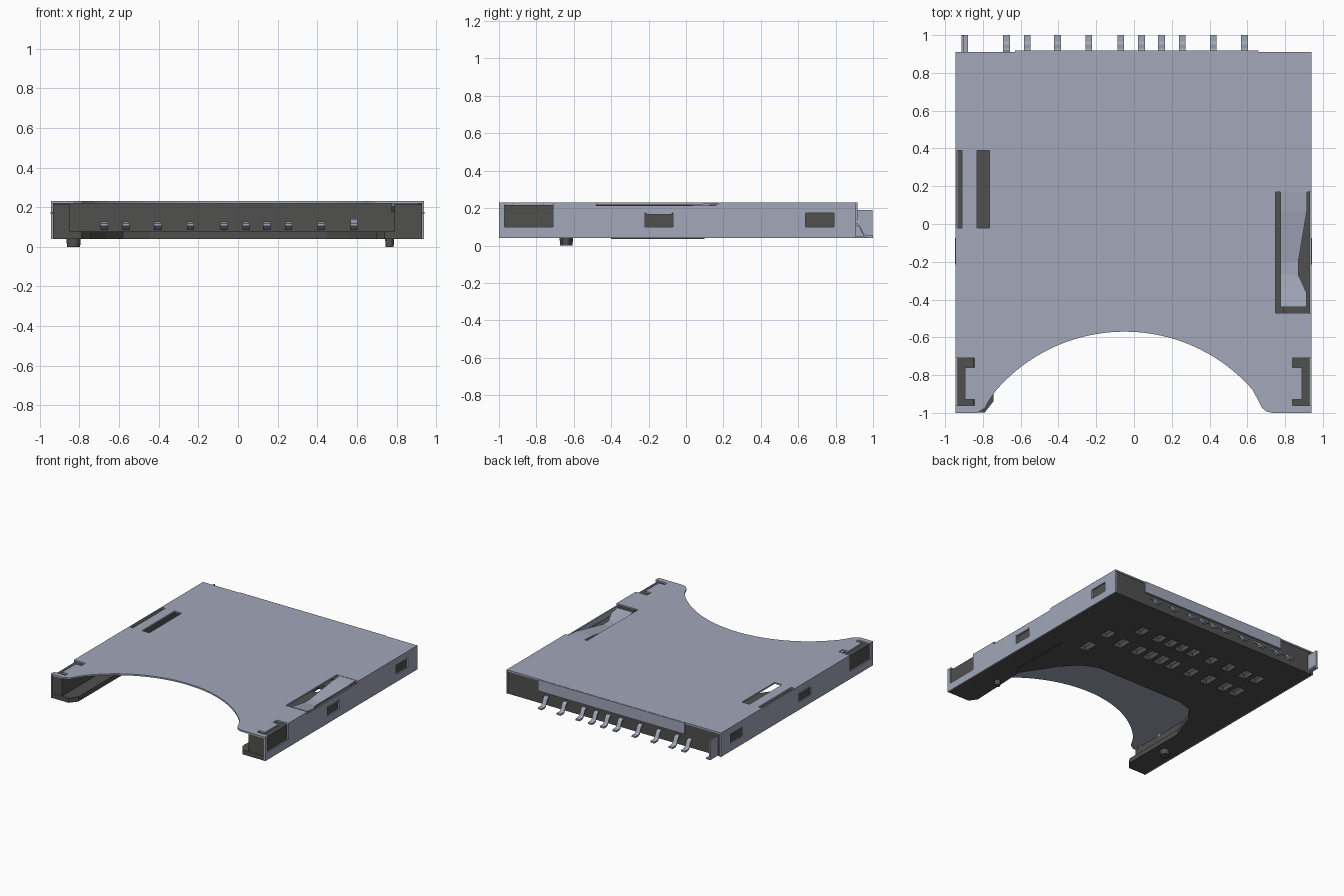
import bpy, bmesh, math

cube = bpy.data.objects.get("Cube")
if cube:
    bpy.data.objects.remove(cube, do_unlink=True)


def material(name, rgb):
    m = bpy.data.materials.new(name)
    m.use_nodes = True
    col = (*rgb, 1)
    m.diffuse_color = col
    b = next(n for n in m.node_tree.nodes if n.type == 'BSDF_PRINCIPLED')
    b.inputs["Base Color"].default_value = col
    return m


METAL = material("blue_grey_metal", (0.36, 0.39, 0.49))
PLASTIC = material("dark_plastic", (0.08, 0.08, 0.078))


def finish(name, bm, mat):
    bmesh.ops.recalc_face_normals(bm, faces=bm.faces[:])
    me = bpy.data.meshes.new(name)
    bm.to_mesh(me)
    bm.free()
    me.materials.append(mat)
    ob = bpy.data.objects.new(name, me)
    bpy.context.collection.objects.link(ob)
    return ob


def add_box(bm, x0, x1, y0, y1, z0, z1):
    vs = bmesh.ops.create_cube(bm, size=1)["verts"]
    for v in vs:
        v.co = ((x0 + x1) / 2 + v.co.x * (x1 - x0),
                (y0 + y1) / 2 + v.co.y * (y1 - y0),
                (z0 + z1) / 2 + v.co.z * (z1 - z0))


def boxes(name, mat, *dims):
    bm = bmesh.new()
    for d in dims:
        add_box(bm, *d)
    return finish(name, bm, mat)


def prism(name, pts, z0, z1, mat):
    bm = bmesh.new()
    f = bm.faces.new([bm.verts.new((x, y, z0)) for x, y in pts])
    new = bmesh.ops.extrude_face_region(bm, geom=[f])["geom"]
    for v in new:
        if isinstance(v, bmesh.types.BMVert):
            v.co.z = z1
    return finish(name, bm, mat)


def ribbon(name, rows, thick, mat):
    """Bent strip from rows of (y, z, left x, right x)."""
    bm = bmesh.new()
    prev = None
    loops = []
    for y, z, a, b in rows:
        loops.append([bm.verts.new(p) for p in
                      ((a, y, z), (b, y, z), (b, y, z - thick), (a, y, z - thick))])
    for p, q in zip(loops, loops[1:]):
        for i in range(4):
            j = (i + 1) % 4
            bm.faces.new((p[i], p[j], q[j], q[i]))
    bm.faces.new(loops[0])
    bm.faces.new(loops[-1][::-1])
    return finish(name, bm, mat)


def cut(target, *dims):
    """Cut each box out of the target."""
    for d in dims:
        c = boxes("cutter", PLASTIC, d)
        c.hide_render = True
        m = target.modifiers.new("cut", 'BOOLEAN')
        m.object = c
        m.operation = 'DIFFERENCE'
        m.solver = 'EXACT'
        bpy.context.view_layer.objects.active = target
        bpy.ops.object.modifier_apply(modifier=m.name)
        bpy.data.objects.remove(c, do_unlink=True)


L, R, BACK, TOP, BASE = -0.945, 0.94, 0.91, 0.23, 0.04

# Top cover with the thumb arc at the front
half = math.asin(0.68 / 0.9)
arc = [(-0.05 + 0.9 * math.sin(t), -1.47 + 0.9 * math.cos(t))
       for t in (-half + 2 * half * i / 40 for i in range(41))]
outline = ([(L, BACK), (L, -1), (-0.83, -1), (-0.79, -0.975), (-0.765, -0.93)] + arc
           + [(0.655, -0.93), (0.675, -0.97), (0.70, -0.992), (0.73, -1), (R, -1), (R, BACK)])
cover = prism("top_cover", outline, 0.218, TOP, METAL)
cut(cover,
    (-0.83, -0.765, -0.02, 0.39, 0.2, 0.3),       # long slot
    (-0.938, -0.91, -0.02, 0.39, 0.2, 0.3),       # edge slot
    (0.75, 0.96, -0.47, 0.17, 0.2, 0.3),          # spring opening
    (-0.96, -0.895, -0.96, -0.71, 0.2, 0.3),      # corner notches
    (-0.91, -0.845, -0.76, -0.71, 0.2, 0.3),
    (-0.91, -0.845, -0.96, -0.93, 0.2, 0.3),
    (0.89, 0.96, -0.96, -0.71, 0.2, 0.3),
    (0.84, 0.90, -0.76, -0.71, 0.2, 0.3),
    (0.84, 0.90, -0.96, -0.93, 0.2, 0.3))

# Side plates with windows, each window topped by a small lip
for side, x0, x1 in (("right", L, L + 0.01), ("left", R - 0.01, R)):
    plate = boxes(side + "_side_plate", METAL, (x0, x1, -1, BACK, BASE, 0.2185))
    a, b = x0 - 0.05, x1 + 0.05
    cut(plate, (a, b, -0.97, -0.71, 0.10, 0.3), (a, b, -0.22, -0.07, 0.10, 0.175),
        (a, b, 0.64, 0.79, 0.10, 0.175))
    if side == "left":
        cut(plate, (a, b, -0.48, 0.16, 0.214, 0.3))
    boxes(side + "_window_lip", METAL,
          (x0 - 0.002, x1 + 0.002, -0.215, -0.075, 0.165, 0.176))

# Folded strip along the back of the cover
boxes("rear_flange", METAL, (-0.63, 0.66, 0.904, 0.918, 0.14, TOP - 0.001))

# Bent spring tongue inside the opening
ribbon("spring_tongue", [(0.175, 0.228, 0.775, 0.915), (0.07, 0.222, 0.775, 0.915),
                         (-0.20, 0.185, 0.775, 0.87), (-0.27, 0.185, 0.775, 0.87),
                         (-0.36, 0.20, 0.775, 0.912), (-0.44, 0.215, 0.775, 0.912)],
       0.01, METAL)

# Housing floor with the wide front recess
floor = prism("housing_floor",
              [(-0.934, 0.905), (-0.934, -0.998), (-0.79, -0.998), (-0.745, -0.94),
               (-0.745, -0.40), (-0.66, -0.17), (-0.58, -0.06), (-0.45, -0.02),
               (0.32, -0.02), (0.45, -0.08), (0.56, -0.20), (0.72, -0.45),
               (0.70, -0.94), (0.74, -0.998), (0.929, -0.998), (0.929, 0.905)],
              BASE, 0.077, PLASTIC)

# Housing side rails and rear wall
boxes("right_rail", PLASTIC, (-0.934, -0.85, -0.996, 0.87, 0.07, 0.217))
boxes("left_rail", PLASTIC, (0.79, 0.929, -0.996, -0.48, 0.07, 0.217),
      (0.79, 0.929, -0.485, 0.18, 0.07, 0.17), (0.79, 0.929, 0.175, 0.87, 0.07, 0.217))
boxes("rear_wall", PLASTIC, (-0.934, 0.929, 0.86, 0.905, 0.07, 0.2175))
boxes("floor_ridge", PLASTIC, (0.765, 0.78, -0.4, 0.1, 0.034, 0.05))

# Contact windows in the floor and one spring contact for each
pins = [-0.675, -0.565, -0.405, -0.24, -0.07, 0.04, 0.145, 0.255, 0.42, 0.585]
for i, x in enumerate(pins):
    s = -0.19 if i == 9 else 0
    w = 0.035
    cut(floor, (x - w, x + w, 0.30 + s, 0.42 + s, 0, 0.2),
        (x - w, x + w, 0.54 + s, 0.64 + s, 0, 0.2))
    lift = 0.012 if i == 9 else 0
    path = [(1, 0.053), (0.965, 0.053), (0.95, 0.062), (0.93, 0.105), (0.915, 0.117),
            (0.86, 0.12), (0.55 + s, 0.097), (0.34 + s, 0.128 + lift), (0.29 + s, 0.118)]
    ribbon(f"contact_{i + 1}", [(y, z, x - 0.018, x + 0.018) for y, z in path], 0.012, METAL)

# Upright ground tab with a solder foot
boxes("ground_tab", METAL, (-0.913, -0.90, 0.89, 0.998, BASE, 0.19),
      (-0.913, -0.878, 0.89, 1.0, BASE, 0.052))

# Locating pegs under the floor
for name, x, r in (("wide_peg", -0.83, 0.037), ("narrow_peg", 0.765, 0.023)):
    bm = bmesh.new()
    vs = bmesh.ops.create_cone(bm, cap_ends=True, segments=32, radius1=r * 0.9,
                               radius2=r, depth=0.06)["verts"]
    bmesh.ops.translate(bm, verts=vs, vec=(x, -0.64, 0.03))
    peg = finish(name, bm, PLASTIC)
    bpy.context.view_layer.objects.active = peg
    peg.select_set(True)
    bpy.ops.object.shade_smooth_by_angle()
    peg.select_set(False)
